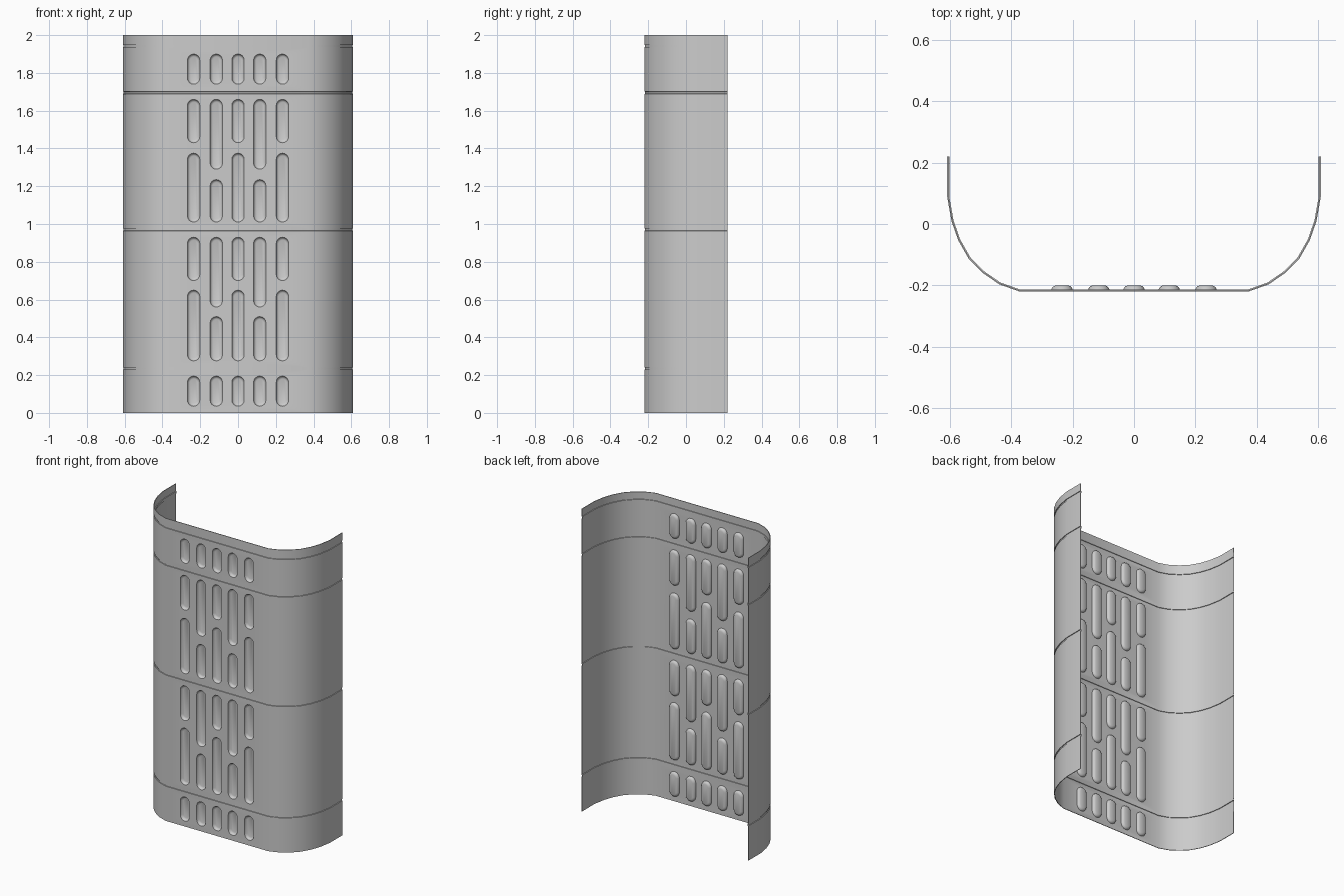
import bpy, bmesh, math
from mathutils import Vector

if "Cube" in bpy.data.objects:
    bpy.data.objects.remove(bpy.data.objects["Cube"])

THICK = 0.004
GROOVE_DEPTH = 0.004
FRONT_Y = -0.22
GROOVES = [0.235, 0.97, 1.695, 1.942]

# Cross-section: right half mirrored to the left
half = [(0.375, -0.22), (0.44, -0.197), (0.495, -0.159), (0.54, -0.113),
        (0.574, -0.053), (0.596, 0.01), (0.61, 0.09), (0.61, 0.22)]
profile = [Vector((-x, y)) for x, y in reversed(half)] + [Vector(p) for p in half]


def inward(i):
    """Inward normal of the cross-section at point i."""
    a = profile[max(i - 1, 0)]
    b = profile[min(i + 1, len(profile) - 1)]
    t = (b - a).normalized()
    return Vector((-t.y, t.x))


# Pressed slots as (x, bottom, top)
slots = []
for x in (-0.235, -0.115, 0, 0.115, 0.235):
    spans = [(0.035, 0.195), (1.74, 1.90)]
    if abs(x) == 0.115:
        spans += [(0.275, 0.51), (0.56, 0.93), (1.01, 1.235), (1.29, 1.66)]
    else:
        spans += [(0.275, 0.65), (0.70, 0.93), (1.01, 1.375), (1.43, 1.66)]
    slots += [(x, lo, hi) for lo, hi in spans]

bm = bmesh.new()


def slot_ring(x, lo, hi, inset, depth, n=8):
    """Vertical capsule outline on the front panel."""
    r = 0.033
    verts = []
    for centre, start in ((hi - r, 0), (lo + r, math.pi)):
        for k in range(n + 1):
            a = start + math.pi * k / n
            verts.append(bm.verts.new((x + (r - inset) * math.cos(a),
                                       FRONT_Y + depth,
                                       centre + (r - inset) * math.sin(a))))
    return verts


def loop_edges(verts):
    pairs = zip(verts, verts[1:] + verts[:1])
    return [bm.edges.get(p) or bm.edges.new(p) for p in pairs]


def add_dent(x, lo, hi):
    """Rounded pan pressed inward; returns its rim edges."""
    steps = [(0, 0), (0.003, 0.008), (0.007, 0.013), (0.014, 0.016)]
    rings = [slot_ring(x, lo, hi, i, d) for i, d in steps]
    for a, b in zip(rings, rings[1:]):
        for k in range(len(a)):
            m = (k + 1) % len(a)
            bm.faces.new((a[k], a[m], b[m], b[k]))
    bm.faces.new(rings[-1])
    return loop_edges(rings[0])


# Height levels with stepped grooves between the bands
levels = [(0, 0)]
for g in GROOVES:
    levels += [(g - 0.006, 0), (g - 0.005, GROOVE_DEPTH),
               (g + 0.005, GROOVE_DEPTH), (g + 0.006, 0)]
levels.append((2, 0))

rows = []
for z, off in levels:
    row = []
    for i, p in enumerate(profile):
        q = p + inward(i) * off
        row.append(bm.verts.new((q.x, q.y, z)))
    rows.append(row)

# Curved sides and flat front, with the slots set into the front bands
mid = len(half) - 1
for (z0, _), (z1, _), a, b in zip(levels, levels[1:], rows, rows[1:]):
    for i in range(len(profile) - 1):
        quad = [a[i], a[i + 1], b[i + 1], b[i]]
        inside = [s for s in slots if z0 < s[1] and s[2] < z1]
        if i == mid and inside:
            edges = loop_edges(quad)
            for s in inside:
                edges += add_dent(*s)
            bmesh.ops.triangle_fill(bm, use_beauty=True, use_dissolve=False,
                                    edges=edges, normal=(0, -1, 0))
        else:
            bm.faces.new(quad)

bmesh.ops.recalc_face_normals(bm, faces=bm.faces[:])
bm.normal_update()
if sum(f.normal.y * f.calc_area() for f in bm.faces) > 0:
    bmesh.ops.reverse_faces(bm, faces=bm.faces[:])

mesh = bpy.data.meshes.new("curved_slotted_panel")
bm.to_mesh(mesh)
bm.free()
panel = bpy.data.objects.new("curved_slotted_panel", mesh)
bpy.context.collection.objects.link(panel)
bpy.context.view_layer.objects.active = panel
panel.select_set(True)

# Sheet thickness, grown inward
solid = panel.modifiers.new("sheet_thickness", 'SOLIDIFY')
solid.thickness = THICK
solid.offset = -1
bpy.ops.object.modifier_apply(modifier=solid.name)
bpy.ops.object.shade_smooth_by_angle(angle=math.radians(35))
